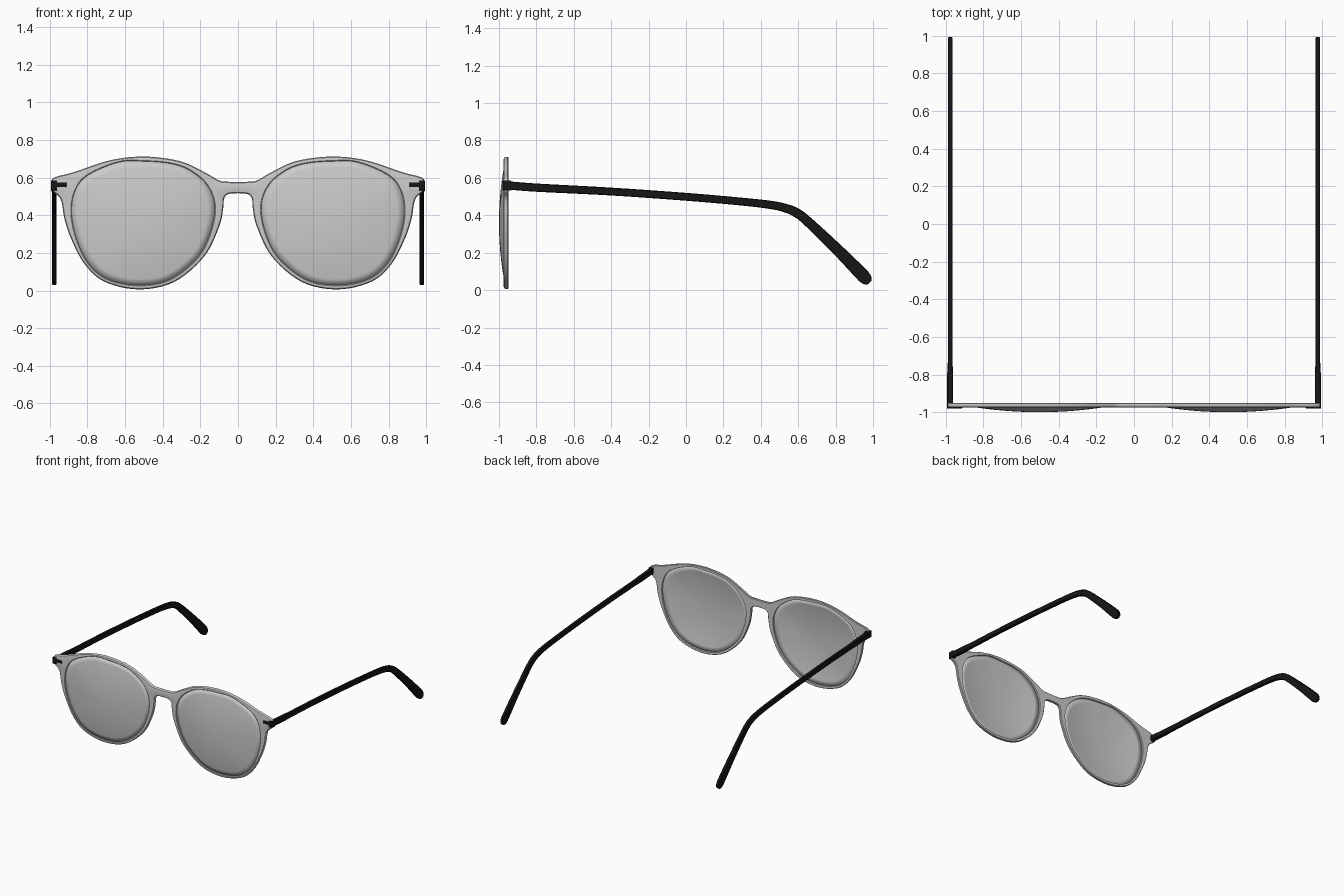
import bpy, bmesh
from mathutils import Vector

if "Cube" in bpy.data.objects:
    bpy.data.objects.remove(bpy.data.objects["Cube"])

black = bpy.data.materials.new("black_plastic")
black.diffuse_color = (0.008, 0.008, 0.008, 1)
black.use_nodes = True
black.node_tree.nodes["Principled BSDF"].inputs["Base Color"].default_value = black.diffuse_color


def smooth_loop(pts, n=6, closed=True):
    """Catmull-Rom through points of any dimension."""
    P = [Vector(p) for p in pts]
    if not closed:
        P = [2 * P[0] - P[1]] + P + [2 * P[-1] - P[-2]]
    out = []
    for i in (range(len(P)) if closed else range(1, len(P) - 2)):
        a, b, c, d = (P[(i + k) % len(P)] for k in (-1, 0, 1, 2))
        for s in range(n):
            t = s / n
            out.append(0.5 * (2 * b + (c - a) * t + (2 * a - 5 * b + 4 * c - d) * t ** 2
                              + (3 * b - a - 3 * c + d) * t ** 3))
    if not closed:
        out.append(P[-2])
    return out


def offset(loop, d):
    """Move a closed 2D loop sideways by d."""
    res = []
    for i, p in enumerate(loop):
        t = (loop[(i + 1) % len(loop)] - loop[i - 1]).normalized()
        res.append(p + Vector((t.y, -t.x)) * d)
    return res


def finish(bm, name, mat=None, angle=0.6):
    bmesh.ops.recalc_face_normals(bm, faces=bm.faces)
    me = bpy.data.meshes.new(name)
    bm.to_mesh(me)
    bm.free()
    ob = bpy.data.objects.new(name, me)
    bpy.context.collection.objects.link(ob)
    if mat:
        me.materials.append(mat)
    bpy.ops.object.select_all(action='DESELECT')
    ob.select_set(True)
    bpy.context.view_layer.objects.active = ob
    bpy.ops.object.shade_smooth_by_angle(angle=angle)
    return ob


def bridge(bm, rings, closed=True):
    for A, B in zip(rings, rings[1:]):
        n = len(A)
        for i in range(n if closed else n - 1):
            j = (i + 1) % n
            bm.faces.new((A[i], A[j], B[j], B[i]))


# Profiles, right half, (x, z), clockwise from the bridge top
half = [(0.05, .578), (.10, .585), (.18, .63), (.31, .688), (.50, .712), (.68, .692),
        (.87, .63), (.97, .603), (.99, .58), (.985, .53), (.942, .485), (.922, .38),
        (.887, .275), (.815, .14), (.71, .047), (.53, .006), (.34, .045), (.18, .18),
        (.10, .34), (.078, .44), (.073, .49), (.045, .514)]
lens_pts = [(.50, .686), (.63, .682), (.79, .617), (.86, .54), (.884, .42), (.857, .275),
            (.79, .14), (.685, .058), (.525, .029), (.365, .058), (.22, .17), (.15, .30),
            (.124, .445), (.165, .56), (.26, .64), (.365, .675)]
outer = smooth_loop(half + [(-x, z) for x, z in reversed(half)])
lens_r = smooth_loop(lens_pts)
lens_l = [Vector((-p.x, p.y)) for p in reversed(lens_r)]

# Frame front: flat plate with two openings and softened rims
bm = bmesh.new()
front, back = [], []
for loop, k in ((outer, 1), (lens_r, -.4), (lens_l, -.4)):
    rings = []
    for d, y in ((.012, -.975), (.005, -.973), (.001, -.968), (0, -.962), (0, -.954), (.004, -.95)):
        rings.append([bm.verts.new((p.x, y, p.y)) for p in offset(loop, d * k)])
    bridge(bm, rings)
    front.append(rings[0])
    back.append(rings[-1])
for cap in (front, back):
    edges = [bm.edges.get((r[i - 1], r[i])) for r in cap for i in range(len(r))]
    bmesh.ops.triangle_fill(bm, edges=edges, use_beauty=True)
finish(bm, "frame_front")

# Lenses: thin shells domed forward
for side, loop in (("right", lens_r), ("left", lens_l)):
    c = Vector((.5 if side == "right" else -.5, .36))
    bm = bmesh.new()
    rings = []
    for k in range(10, 0, -1):
        r = k / 10
        rings.append([bm.verts.new((q.x, -.964 - .032 * (1 - r * r), q.y))
                      for q in (c + (p - c) * r for p in loop)])
    bridge(bm, rings)
    tip = bm.verts.new((c.x, -.996, c.y))
    for i in range(len(loop)):
        bm.faces.new((rings[-1][i - 1], rings[-1][i], tip))
    ob = finish(bm, "lens_" + side)
    m = ob.modifiers.new("thickness", 'SOLIDIFY')
    m.thickness = .008
    m.offset = 0

# Temples: (y, z, half height) along the arm, bent down behind the ear
path = [(-.975, .562, .022), (-.8, .548, .022), (-.4, .527, .021), (0, .499, .021), (.3, .473, .021),
        (.45, .456, .022), (.53, .439, .023), (.59, .414, .025), (.65, .368, .026),
        (.8, .226, .030), (.93, .094, .035), (.955, .068, .034), (.972, .051, .027), (.982, .041, .015)]
arm = smooth_loop(path, 5, closed=False)


def box(name, lo, hi, bevel=.003):
    bm = bmesh.new()
    bmesh.ops.create_cube(bm, size=1)
    for v in bm.verts:
        v.co = Vector([lo[i] + (v.co[i] + .5) * (hi[i] - lo[i]) for i in range(3)])
    bmesh.ops.bevel(bm, geom=bm.edges[:], offset=bevel, segments=2, affect='EDGES', profile=.5)
    return finish(bm, name, black)


for side, s in (("right", 1), ("left", -1)):
    bm = bmesh.new()
    rings = []
    for i, p in enumerate(arm):
        a, b = arm[max(i - 1, 0)], arm[min(i + 1, len(arm) - 1)]
        t = Vector((b.x - a.x, b.y - a.y)).normalized()
        w = .016 if p.x < -.74 else .0125
        h, e = p.z, .004
        section = [(-w, h - e), (-w + e, h), (w - e, h), (w, h - e),
                   (w, e - h), (w - e, -h), (e - w, -h), (-w, e - h)]
        rings.append([bm.verts.new((s * (.977 + u), p.x - t.y * v, p.y + t.x * v)) for u, v in section])
    bridge(bm, rings)
    bm.faces.new(rings[0])
    bm.faces.new(rings[-1])
    finish(bm, "temple_" + side, black)

    # Hinge corner and inlaid front plate
    x0, x1 = sorted((s * .962, s * .994))
    box("hinge_block_" + side, (x0, -.98, .532), (x1, -.935, .586))
    x0, x1 = sorted((s * .912, s * .985))
    box("front_plate_" + side, (x0, -.98, .55), (x1, -.965, .574))
